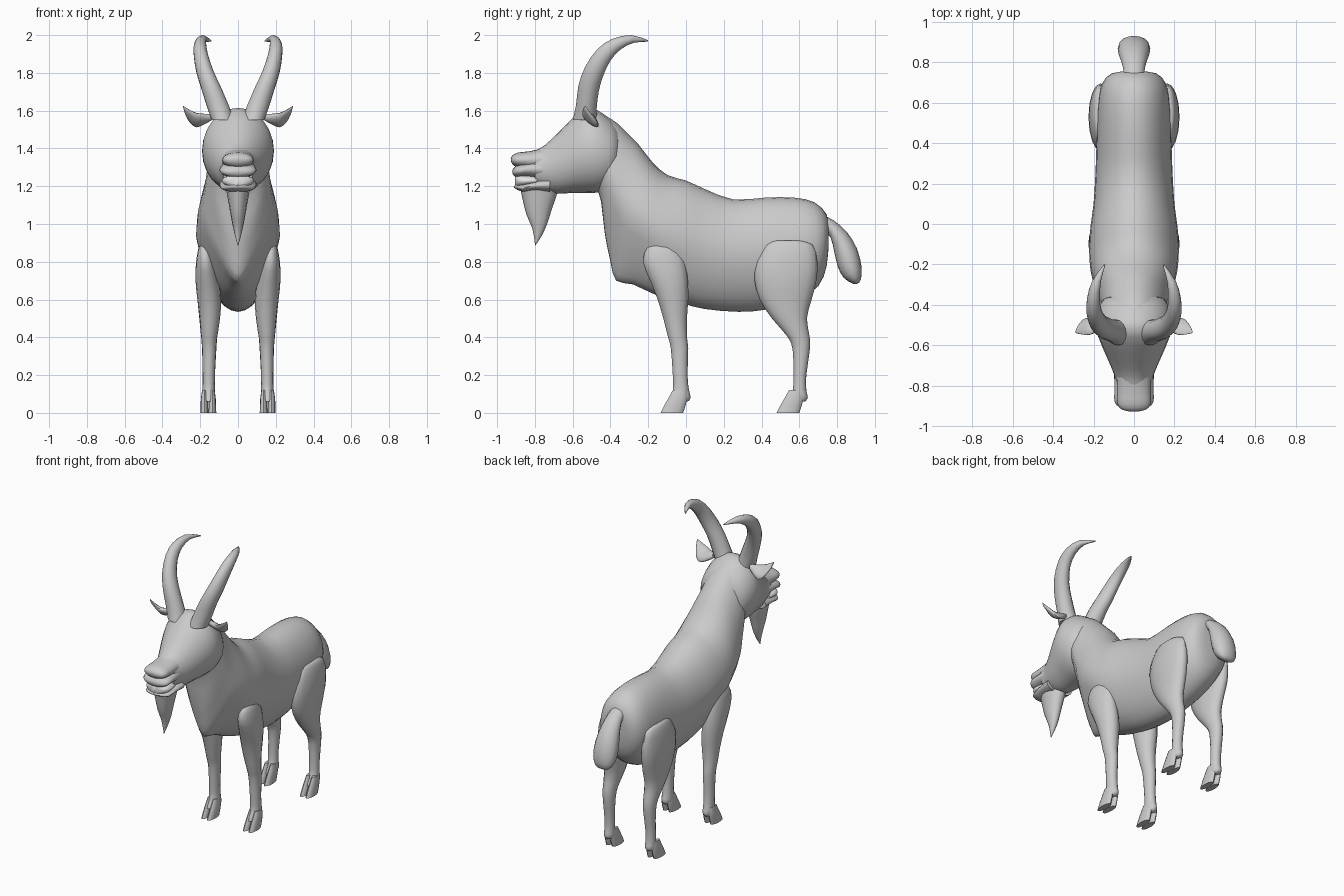
import bpy, bmesh, math
from mathutils import Vector


def material(name, value):
    m = bpy.data.materials.new(name)
    m.diffuse_color = (value, value, value, 1)
    return m


GREY = material("grey_coat", 0.6)
WHITE = material("white_teeth", 1.0)


def catmull(rows, steps):
    """Smoothly interpolate rows of numbers."""
    out = []
    for i in range(len(rows) - 1):
        p0, p1 = rows[max(i - 1, 0)], rows[i]
        p2, p3 = rows[i + 1], rows[min(i + 2, len(rows) - 1)]
        for s in range(steps):
            t = s / steps
            out.append([0.5 * (2 * b + (c - a) * t + (2 * a - 5 * b + 4 * c - d) * t * t
                               + (3 * b - a - 3 * c + d) * t ** 3)
                        for a, b, c, d in zip(p0, p1, p2, p3)])
    return out + [list(rows[-1])]


def loft(name, rings, n=20, steps=2, mirror=False, mat=GREY, angle=60):
    """Skin rings given as centre, half-axis a, half-axis b, taper."""
    bm = bmesh.new()
    loops = []
    for r in catmull(rings, steps):
        c, a, b, k = Vector(r[0:3]), Vector(r[3:6]), Vector(r[6:9]), r[9]
        loop = []
        for i in range(n):
            t = 2 * math.pi * i / n
            low = max(0, -math.cos(t))
            loop.append(bm.verts.new(c + a * math.cos(t) + b * math.sin(t) * (1 - k * low)))
        loops.append(loop)
    for p, q in zip(loops, loops[1:]):
        for i in range(n):
            j = (i + 1) % n
            bm.faces.new((p[i], p[j], q[j], q[i]))
    bm.faces.new(loops[0])
    bm.faces.new(loops[-1])
    bmesh.ops.recalc_face_normals(bm, faces=bm.faces)
    me = bpy.data.meshes.new(name)
    bm.to_mesh(me)
    bm.free()
    me.materials.append(mat)
    ob = bpy.data.objects.new(name, me)
    bpy.context.collection.objects.link(ob)
    if mirror:
        ob.modifiers.new("mirror", 'MIRROR').use_mirror_merge = False
    bpy.ops.object.select_all(action='DESELECT')
    ob.select_set(True)
    bpy.context.view_layer.objects.active = ob
    bpy.ops.object.shade_smooth_by_angle(angle=math.radians(angle))
    return ob


def side(x, y1, z1, y2, z2, w, k=0.0):
    """Ring spanning two side-outline points, with half width w about x."""
    return (x, (y1 + y2) / 2, (z1 + z2) / 2,
            0, (y1 - y2) / 2, (z1 - z2) / 2, w, 0, 0, k)


# Torso and neck: top outline, bottom outline, half width, lower taper
loft("body", [side(0, *r) for r in [
    (.755, .97, .755, .90, .03),
    (.745, 1.05, .745, .78, .11),
    (.68, 1.115, .70, .67, .16),
    (.57, 1.14, .58, .59, .18, .1),
    (.42, 1.14, .43, .548, .185, .15),
    (.25, 1.13, .28, .535, .19, .15),
    (.10, 1.185, .10, .55, .20, .15),
    (.0, 1.23, -.02, .58, .215, .2),
    (-.10, 1.26, -.15, .62, .222, .3),
    (-.18, 1.33, -.28, .68, .215, .5),
    (-.25, 1.42, -.37, .70, .195, .6),
    (-.30, 1.47, -.40, .80, .18, .5),
    (-.36, 1.53, -.43, .95, .165, .3),
    (-.42, 1.57, -.45, 1.12, .15),
    (-.47, 1.59, -.47, 1.18, .14)]], n=28)

# Head, nose, lips and beard
loft("head", [side(0, *r) for r in [
    (-.34, 1.41, -.36, 1.29, .06),
    (-.36, 1.51, -.38, 1.21, .15),
    (-.44, 1.585, -.45, 1.17, .185),
    (-.52, 1.615, -.52, 1.165, .188),
    (-.60, 1.56, -.60, 1.165, .16),
    (-.68, 1.48, -.68, 1.16, .125),
    (-.75, 1.415, -.74, 1.175, .098),
    (-.80, 1.39, -.80, 1.20, .085)]], n=24)
loft("nose", [side(0, *r) for r in [
    (-.76, 1.40, -.76, 1.28, .085),
    (-.83, 1.385, -.83, 1.29, .083),
    (-.89, 1.378, -.89, 1.30, .082),
    (-.92, 1.362, -.915, 1.312, .06),
    (-.928, 1.345, -.926, 1.33, .02)]])
loft("upper_lip", [side(0, *r) for r in [
    (-.74, 1.35, -.74, 1.23, .095),
    (-.83, 1.33, -.83, 1.247, .097),
    (-.88, 1.318, -.88, 1.247, .096),
    (-.91, 1.30, -.905, 1.25, .07),
    (-.92, 1.28, -.918, 1.265, .025)]])
loft("lower_lip", [side(0, *r) for r in [
    (-.72, 1.25, -.72, 1.165, .1),
    (-.81, 1.228, -.81, 1.175, .095),
    (-.87, 1.212, -.86, 1.17, .088),
    (-.90, 1.208, -.895, 1.182, .06),
    (-.912, 1.2, -.91, 1.192, .02)]])
loft("teeth", [side(0, *r) for r in [
    (-.79, 1.255, -.79, 1.205, .08),
    (-.86, 1.262, -.86, 1.195, .086),
    (-.895, 1.262, -.895, 1.195, .06),
    (-.905, 1.26, -.905, 1.2, .02)]], mat=WHITE)
loft("beard", [side(0, *r) for r in [
    (-.88, 1.20, -.68, 1.20, .065),
    (-.865, 1.13, -.685, 1.15, .055),
    (-.845, 1.05, -.71, 1.08, .042),
    (-.815, .98, -.735, 1.0, .028),
    (-.803, .92, -.765, .935, .013),
    (-.80, .885, -.795, .89, .002)]], n=12)

# Horns sweeping up, out and back
loft("horn", [side(*r) for r in [
    (.08, -.60, 1.55, -.47, 1.55, .06),
    (.105, -.582, 1.63, -.473, 1.61, .06),
    (.14, -.57, 1.73, -.462, 1.70, .054),
    (.175, -.535, 1.83, -.44, 1.78, .046),
    (.197, -.47, 1.925, -.40, 1.865, .038),
    (.20, -.39, 1.98, -.345, 1.925, .032),
    (.185, -.29, 2.0, -.275, 1.96, .022),
    (.145, -.20, 1.973, -.20, 1.965, .004)]], n=14, mirror=True)

# Leaf-shaped ears: centre, wide axis, thin axis
loft("ear", [
    (.14, -.50, 1.565, 0, .012, -.012, 0, .012, .012, 0),
    (.18, -.50, 1.555, 0, .03, -.025, 0, .014, .014, 0),
    (.22, -.505, 1.55, 0, .042, -.036, 0, .014, .014, 0),
    (.255, -.51, 1.57, 0, .036, -.034, 0, .010, .010, 0),
    (.28, -.525, 1.60, 0, .016, -.018, 0, .006, .006, 0),
    (.29, -.535, 1.622, 0, .002, -.003, 0, .002, .002, 0)], n=12, mirror=True)


def leg(name, rows):
    """Rows: height, front edge, back edge, inner x, outer x."""
    loft(name, [side((a + b) / 2, f, z, r, z, (b - a) / 2)
                for z, f, r, a, b in rows], n=16, mirror=True)


leg("front_leg", [
    (.892, -.16, -.08, .16, .195),
    (.875, -.205, -.04, .14, .208),
    (.80, -.228, -.005, .12, .222),
    (.70, -.19, .01, .10, .225),
    (.60, -.15, .012, .09, .215),
    (.50, -.12, .005, .095, .203),
    (.40, -.095, .005, .11, .195),
    (.34, -.08, .012, .115, .19),
    (.20, -.07, .008, .122, .187),
    (.12, -.07, .016, .122, .188),
    (.08, -.09, .025, .12, .19),
    (.06, -.098, .01, .125, .187)])
leg("hind_leg", [
    (.912, .47, .60, .15, .19),
    (.89, .42, .67, .13, .205),
    (.80, .37, .695, .11, .222),
    (.70, .363, .69, .10, .225),
    (.60, .39, .665, .095, .215),
    (.50, .455, .64, .10, .205),
    (.40, .54, .655, .11, .195),
    (.33, .565, .655, .115, .19),
    (.20, .57, .637, .122, .187),
    (.12, .565, .637, .122, .188),
    (.08, .54, .645, .12, .19),
    (.06, .53, .63, .125, .187)])

# Cloven hooves: two toes under each leg
for label, y in (("front", 0.0), ("hind", .615)):
    for toe, x in (("inner", .136), ("outer", .178)):
        loft(f"{label}_{toe}_hoof", [side(x, y + f, z, y + r, z, w) for z, f, r, w in [
            (.12, -.07, 0, .012),
            (.08, -.092, .005, .018),
            (.04, -.115, -.002, .02),
            (.0, -.135, -.015, .021)]], n=12, mirror=True)

# Tail hanging behind the rump
loft("tail", [side(0, *r) for r in [
    (.72, 1.05, .72, .97, .05),
    (.78, 1.02, .765, .93, .054),
    (.85, .96, .785, .85, .068),
    (.905, .87, .805, .77, .08),
    (.93, .77, .835, .715, .076),
    (.925, .705, .88, .685, .05),
    (.91, .685, .90, .682, .015)]], n=16)
